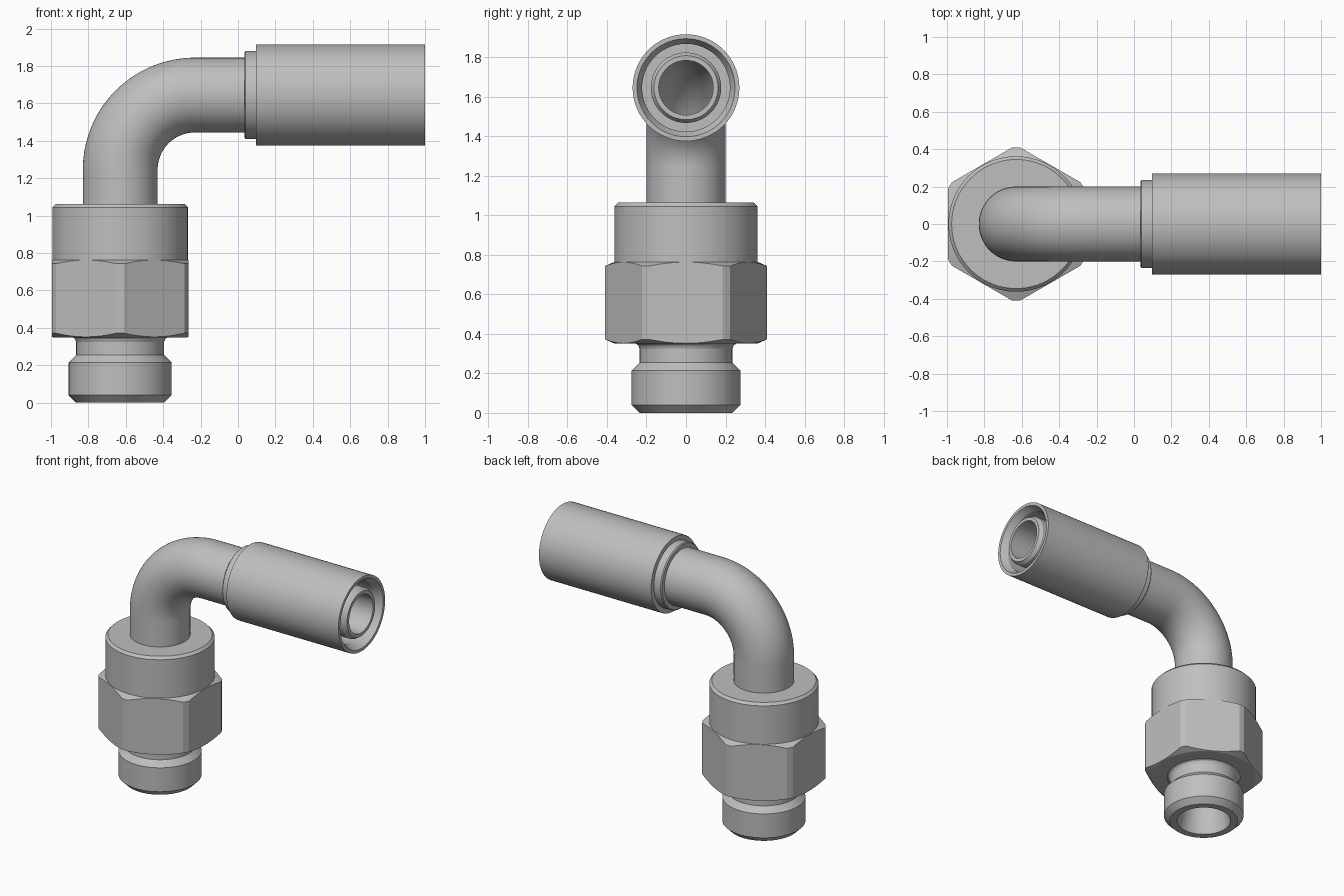
import bpy
import bmesh
from math import sin, cos, pi, radians
from mathutils import Vector

default = bpy.data.objects.get("Cube")
if default:
    bpy.data.objects.remove(default)

STEEL = (0.52, 0.52, 0.52, 1)
steel = bpy.data.materials.new("grey steel")
steel.use_nodes = True
steel.diffuse_color = STEEL
steel.node_tree.nodes["Principled BSDF"].inputs["Base Color"].default_value = STEEL

AXIS_X, AXIS_Z = -0.63, 1.645   # vertical stem axis, horizontal arm axis
TUBE, BORE, BEND = 0.2, 0.138, 0.4


def ring_solid(name, rings, sides=72):
    """Closed solid skinned through a looped list of (centre, tilt, radius)."""
    bm = bmesh.new()
    loops = []
    for centre, tilt, radius in rings:
        u = Vector((cos(tilt), 0, -sin(tilt)))
        v = Vector((0, 1, 0))
        angles = [2 * pi * k / sides for k in range(sides)]
        loops.append([bm.verts.new(Vector(centre) + radius * (v * cos(a) + u * sin(a)))
                      for a in angles])
    for i, loop in enumerate(loops):
        after = loops[(i + 1) % len(loops)]
        for k in range(sides):
            n = (k + 1) % sides
            bm.faces.new((loop[k], loop[n], after[n], after[k]))
    bmesh.ops.recalc_face_normals(bm, faces=bm.faces)
    mesh = bpy.data.meshes.new(name)
    bm.to_mesh(mesh)
    bm.free()
    mesh.materials.append(steel)
    obj = bpy.data.objects.new(name, mesh)
    bpy.context.collection.objects.link(obj)
    return obj


def upright(name, profile, sides=72):
    """Turned part on the stem axis, profile of (radius, z)."""
    return ring_solid(name, [((AXIS_X, 0, z), 0, r) for r, z in profile], sides)


def level(name, profile):
    """Turned part on the arm axis, profile of (radius, x)."""
    return ring_solid(name, [((x, 0, AXIS_Z), pi / 2, r) for r, x in profile])


def finish(obj):
    bpy.ops.object.select_all(action='DESELECT')
    obj.select_set(True)
    bpy.context.view_layer.objects.active = obj
    bpy.ops.object.shade_smooth_by_angle(angle=radians(20))


# Threaded end with relief groove and coned mouth
threaded_end = upright("threaded_end", [
    (0.185, 0), (0.235, 0), (0.275, 0.04), (0.275, 0.215), (0.235, 0.255),
    (0.235, 0.325), (0.242, 0.342), (0.26, 0.355), (0.26, 0.5),
    (BORE, 0.5), (BORE, 0.22)])

# Round collar above the nut
nut_collar = upright("nut_collar", [
    (0.19, 0.7), (0.362, 0.7), (0.362, 1.045), (0.345, 1.063), (0.19, 1.063)])

# Hexagon with chamfered corners
hex_nut = upright("hex_nut", [(0.19, 0.35), (0.4215, 0.35), (0.4215, 0.765), (0.19, 0.765)], 6)
cutter = upright("corner_cutter", [
    (0.23, 0.35), (0.36, 0.35), (0.41, 0.372), (0.41, 0.743), (0.36, 0.765), (0.23, 0.765)])
cutter.hide_render = True
bpy.context.view_layer.objects.active = hex_nut
trim = hex_nut.modifiers.new("corner_trim", 'BOOLEAN')
trim.operation = 'INTERSECT'
trim.solver = 'EXACT'
trim.object = cutter
bpy.ops.object.modifier_apply(modifier=trim.name)
bpy.data.objects.remove(cutter)

# Bent tube with a through bore
path = [((AXIS_X, 0, 0.48), 0)]
for step in range(29):
    a = pi / 2 * step / 28
    path.append(((AXIS_X + BEND * (1 - cos(a)), 0, AXIS_Z - BEND + BEND * sin(a)), a))
path.append(((0.12, 0, AXIS_Z), pi / 2))
outside = [(c, t, TUBE) for c, t in path]
inside = [(c, t, BORE) for c, t in reversed(path)]
bent_tube = ring_solid("bent_tube", outside + inside)

# Stop ring, crimp sleeve and inner nipple
stop_ring = level("stop_ring", [
    (0.19, 0.034), (0.228, 0.034), (0.235, 0.041), (0.235, 0.12), (0.19, 0.12)])
crimp_sleeve = level("crimp_sleeve", [
    (0.17, 0.095), (0.268, 0.095), (0.27, 0.1), (0.27, 1.0), (0.248, 1.0),
    (0.222, 0.95), (0.222, 0.25), (0.17, 0.25)])
nipple = level("nipple", [
    (BORE, 0.1), (0.178, 0.1), (0.178, 0.97), (0.162, 0.995), (BORE, 0.995)])

for part in (threaded_end, nut_collar, hex_nut, bent_tube, stop_ring, crimp_sleeve, nipple):
    finish(part)
